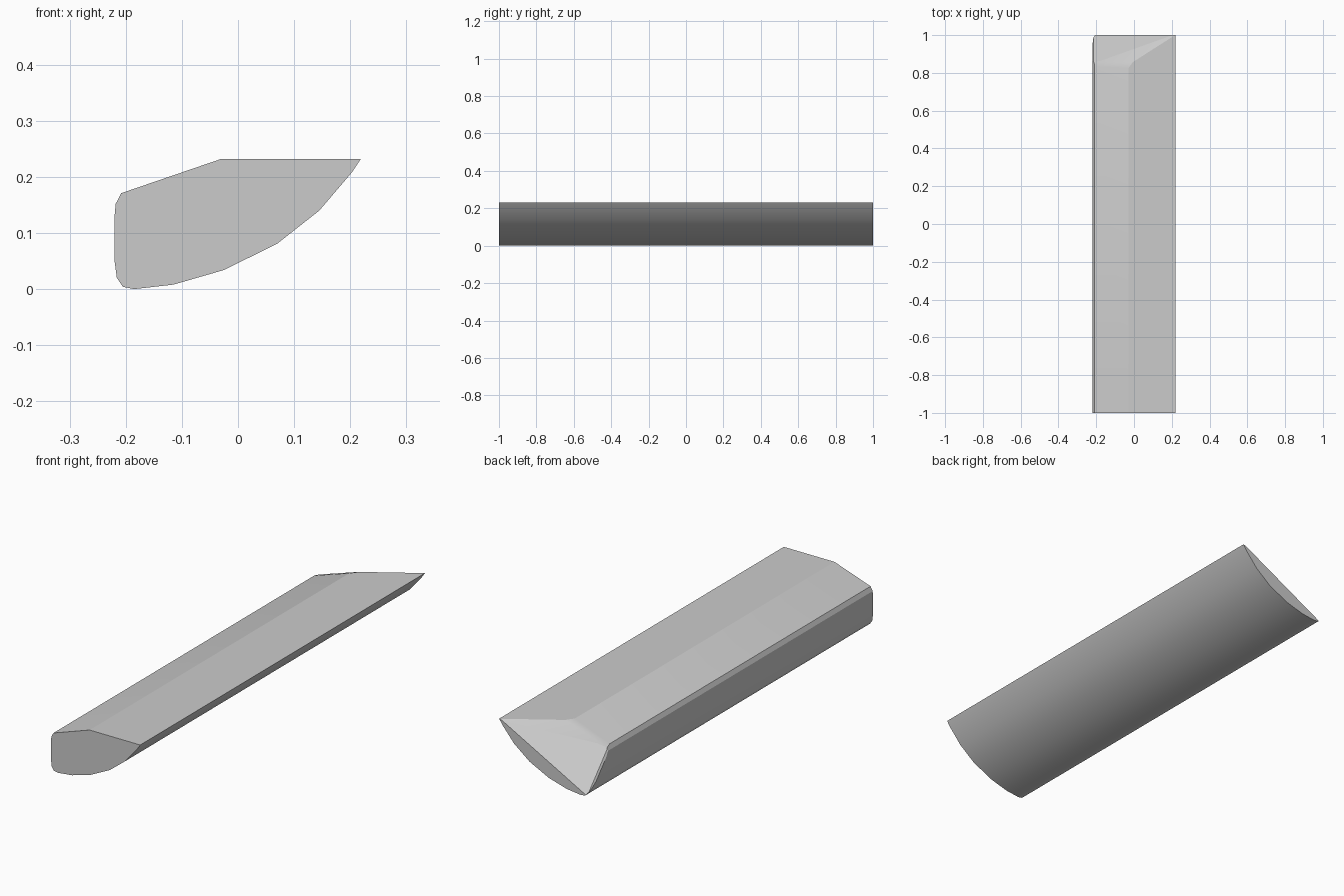
import bpy, bmesh
from mathutils import Vector as V

if "Cube" in bpy.data.objects:
    bpy.data.objects.remove(bpy.data.objects["Cube"])

# Cross-section (x, z): flat top, sloped shoulder, upright back, curved underside
profile = [(-0.03, 0.232), (-0.208, 0.171), (-0.218, 0.152), (-0.22, 0.13),
           (-0.22, 0.05), (-0.216, 0.02), (-0.205, 0.004), (-0.185, 0.0),
           (-0.115, 0.008), (-0.025, 0.034), (0.07, 0.081), (0.145, 0.14),
           (0.203, 0.208), (0.219, 0.232)]

bm = bmesh.new()
front = bm.faces.new([bm.verts.new((x, -1, z)) for x, z in profile])
ext = bmesh.ops.extrude_face_region(bm, geom=[front])
bmesh.ops.translate(bm, vec=(0, 2, 0),
                    verts=[g for g in ext["geom"] if isinstance(g, bmesh.types.BMVert)])


def slice_off(co, no):
    """Cut away everything on the normal side of a plane and cap the hole."""
    res = bmesh.ops.bisect_plane(bm, geom=bm.verts[:] + bm.edges[:] + bm.faces[:],
                                 dist=1e-5, plane_co=co, plane_no=no, clear_outer=True)
    edges = [g for g in res["geom_cut"] if isinstance(g, bmesh.types.BMEdge)]
    if edges:
        bmesh.ops.holes_fill(bm, edges=edges, sides=0)


def plane_normal(a, b, c):
    n = (b - a).cross(c - a).normalized()
    return n if n.y > 0 else -n


# Mitred far end: two slanted facets sharing the diagonal a-c
a, b = V((0.205, 1, 0.228)), V((-0.03, 0.842, 0.232))
c, d = V((-0.21, 0.852, 0.17)), V((-0.205, 1, 0.008))
upper, lower = plane_normal(a, b, c), plane_normal(a, c, d)
slice_off(a, upper)
slice_off(a, lower)

# Narrow chamfers softening the mitre's rim
for point, facet, side in [(b, upper, V((-0.325, 0, 0.946))),
                           (V((-0.22, 0.875, 0.14)), lower, V((-1, 0, 0)))]:
    n = (facet + side).normalized()
    slice_off(point - n * 0.004, n)

bmesh.ops.recalc_face_normals(bm, faces=bm.faces[:])
mesh = bpy.data.meshes.new("mitred_bar")
bm.to_mesh(mesh)
bm.free()
bar = bpy.data.objects.new("mitred_bar", mesh)
bpy.context.collection.objects.link(bar)
bpy.context.view_layer.objects.active = bar
bar.select_set(True)
bpy.ops.object.shade_smooth_by_angle(angle=0.3)
